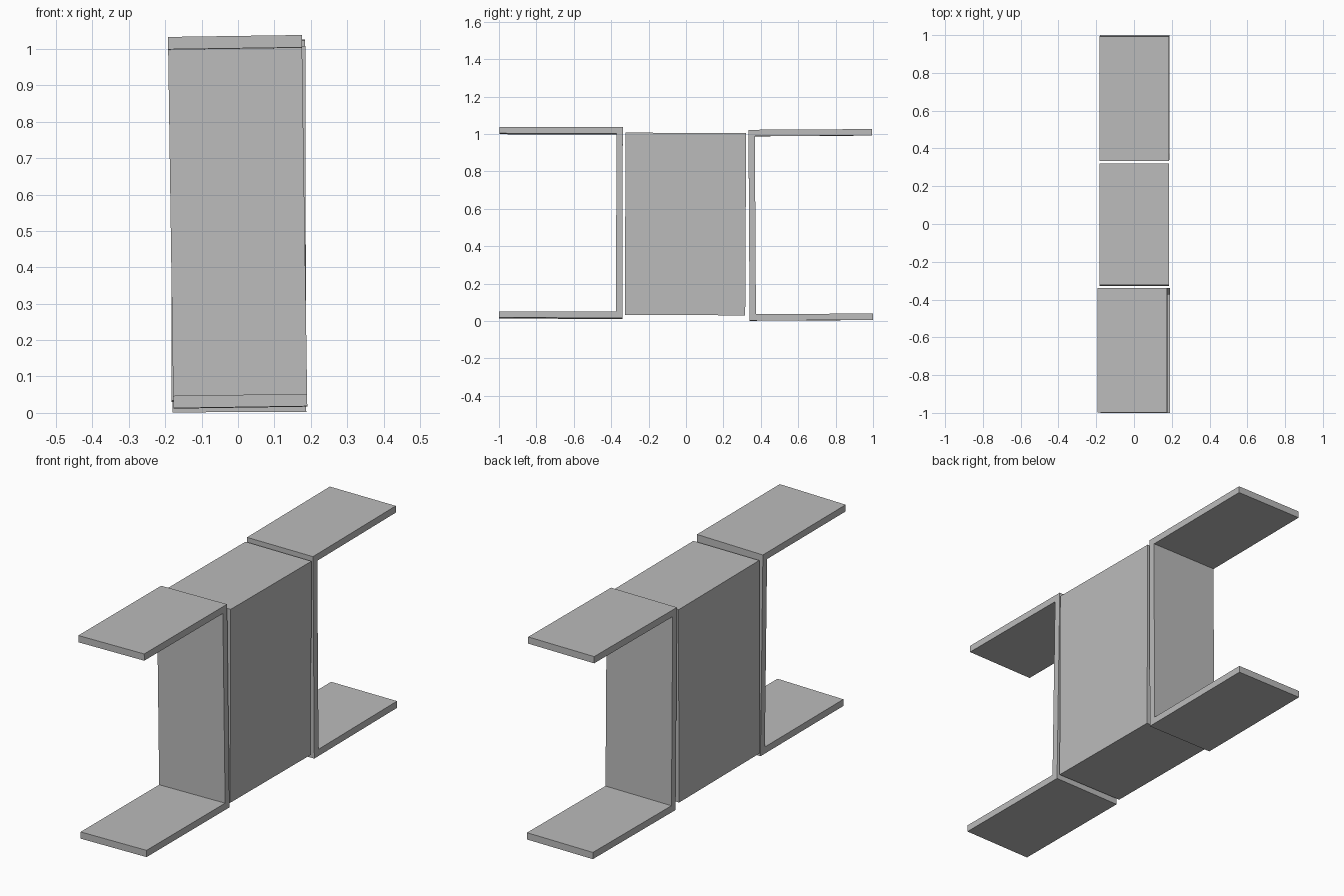
import bpy
import bmesh

cube = bpy.data.objects.get("Cube")
if cube:
    bpy.data.objects.remove(cube, do_unlink=True)

WIDTH = 0.368

# Single plain grey
grey = bpy.data.materials.new("plain grey")
grey.use_nodes = True
colour = (0.5, 0.5, 0.5, 1)
grey.diffuse_color = colour
grey.node_tree.nodes["Principled BSDF"].inputs["Base Color"].default_value = colour


def extrude_profile(name, profile, location, rotation):
    """Extrude a (y, z) outline across x, centred on its location."""
    bm = bmesh.new()
    face = bm.faces.new([bm.verts.new((-WIDTH / 2, y, z)) for y, z in profile])
    result = bmesh.ops.extrude_face_region(bm, geom=[face])
    verts = [v for v in result["geom"] if isinstance(v, bmesh.types.BMVert)]
    bmesh.ops.translate(bm, verts=verts, vec=(WIDTH, 0, 0))
    bmesh.ops.recalc_face_normals(bm, faces=bm.faces)
    mesh = bpy.data.meshes.new(name)
    bm.to_mesh(mesh)
    bm.free()
    mesh.materials.append(grey)
    obj = bpy.data.objects.new(name, mesh)
    obj.location = location
    obj.rotation_euler = rotation
    bpy.context.collection.objects.link(obj)
    return obj


def channel_profile(side, length=0.66, height=1.02, t=0.034):
    """C-shaped outline whose open side faces along y in the given direction."""
    web, tip, h = -length / 2, length / 2, height / 2
    points = [(web, -h), (tip, -h), (tip, t - h), (web + t, t - h),
              (web + t, h - t), (tip, h - t), (tip, h), (web, h)]
    return [(side * y, z) for y, z in points]


# Solid block in the middle
extrude_profile("middle_block",
                [(-0.322, -0.487), (0.322, -0.487), (0.322, 0.487), (-0.322, 0.487)],
                (0.001, -0.003, 0.519), (-0.005, 0, 0))

# Channels facing outward, each leaning slightly
extrude_profile("front_channel", channel_profile(-1),
                (-0.001, -0.669, 0.525), (-0.002, -0.0145, 0))
extrude_profile("back_channel", channel_profile(1),
                (0.002, 0.667, 0.514), (0.006, -0.003, 0))
